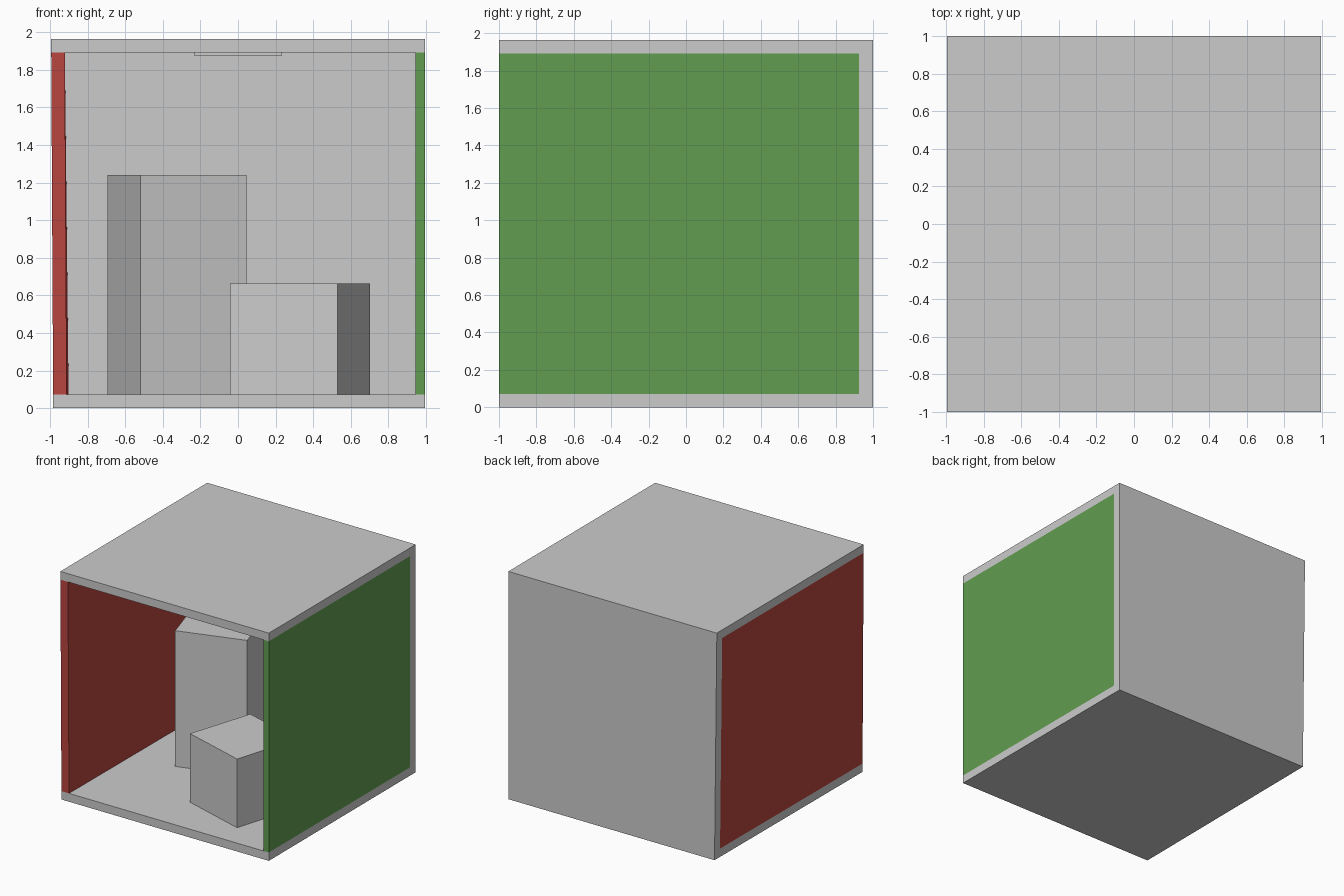
import bpy, bmesh

if "Cube" in bpy.data.objects:
    bpy.data.objects.remove(bpy.data.objects["Cube"])

H = 1.963          # overall height
T = 0.072          # panel thickness
CEIL = 1.892       # underside of ceiling
BACK = 0.926       # inner face of back wall
R = 0.994          # outer right side


def solid(name, bottom, z0, z1, top=None, color=None):
    """Six-sided block from four floor-plan corners, optionally different at the top."""
    bm = bmesh.new()
    lo = [bm.verts.new((x, y, z0)) for x, y in bottom]
    hi = [bm.verts.new((x, y, z1)) for x, y in (top or bottom)]
    bm.faces.new(lo[::-1])
    bm.faces.new(hi)
    for i in range(4):
        j = (i + 1) % 4
        bm.faces.new((lo[i], lo[j], hi[j], hi[i]))
    bmesh.ops.recalc_face_normals(bm, faces=bm.faces)
    me = bpy.data.meshes.new(name)
    bm.to_mesh(me)
    bm.free()
    ob = bpy.data.objects.new(name, me)
    bpy.context.collection.objects.link(ob)
    if color:
        mat = bpy.data.materials.new(name + "_paint")
        mat.diffuse_color = (*color, 1)
        mat.use_nodes = True
        mat.node_tree.nodes["Principled BSDF"].inputs["Base Color"].default_value = mat.diffuse_color
        me.materials.append(mat)
    return ob


def rect(x0, x1, y0, y1):
    return [(x0, y0), (x1, y0), (x1, y1), (x0, y1)]


def left_edge(y, z):
    """Outer x of the slightly skewed left side."""
    foot = -0.983 + 0.0055 * (y + 1)
    return foot + (-R - foot) * z / H


def left_plan(z):
    f, b = left_edge(-1, z), left_edge(BACK, z)
    return [(f, -1), (f + T, -1), (b + T, BACK), (b, BACK)]


def back_plan(z):
    return [(left_edge(BACK, z), BACK), (R, BACK), (R, 1), (left_edge(1, z), 1)]


# Room shell
solid("floor", [(left_edge(-1, 0), -1), (R, -1), (R, 1), (left_edge(1, 0), 1)], 0, T)
solid("ceiling", rect(-R, R, -1, 1), CEIL, H)
solid("back_wall", back_plan(T), T, CEIL, back_plan(CEIL))
solid("left_wall", left_plan(T), T, CEIL, left_plan(CEIL), (0.48, 0.06, 0.05))
solid("right_wall", rect(0.944, R, -1, BACK), T, CEIL, color=(0.12, 0.34, 0.08))

# Ceiling lamp panel
solid("ceiling_lamp", rect(-0.232, 0.232, -0.188, 0.188), 1.875, CEIL)

# Blocks standing on the floor
solid("tall_block", [(-0.518, -0.116), (0.046, 0.059), (-0.129, 0.631), (-0.694, 0.452)], T, 1.242)
solid("short_block", [(0.529, -0.767), (0.701, -0.195), (0.136, -0.027), (-0.043, -0.592)], T, 0.664)
